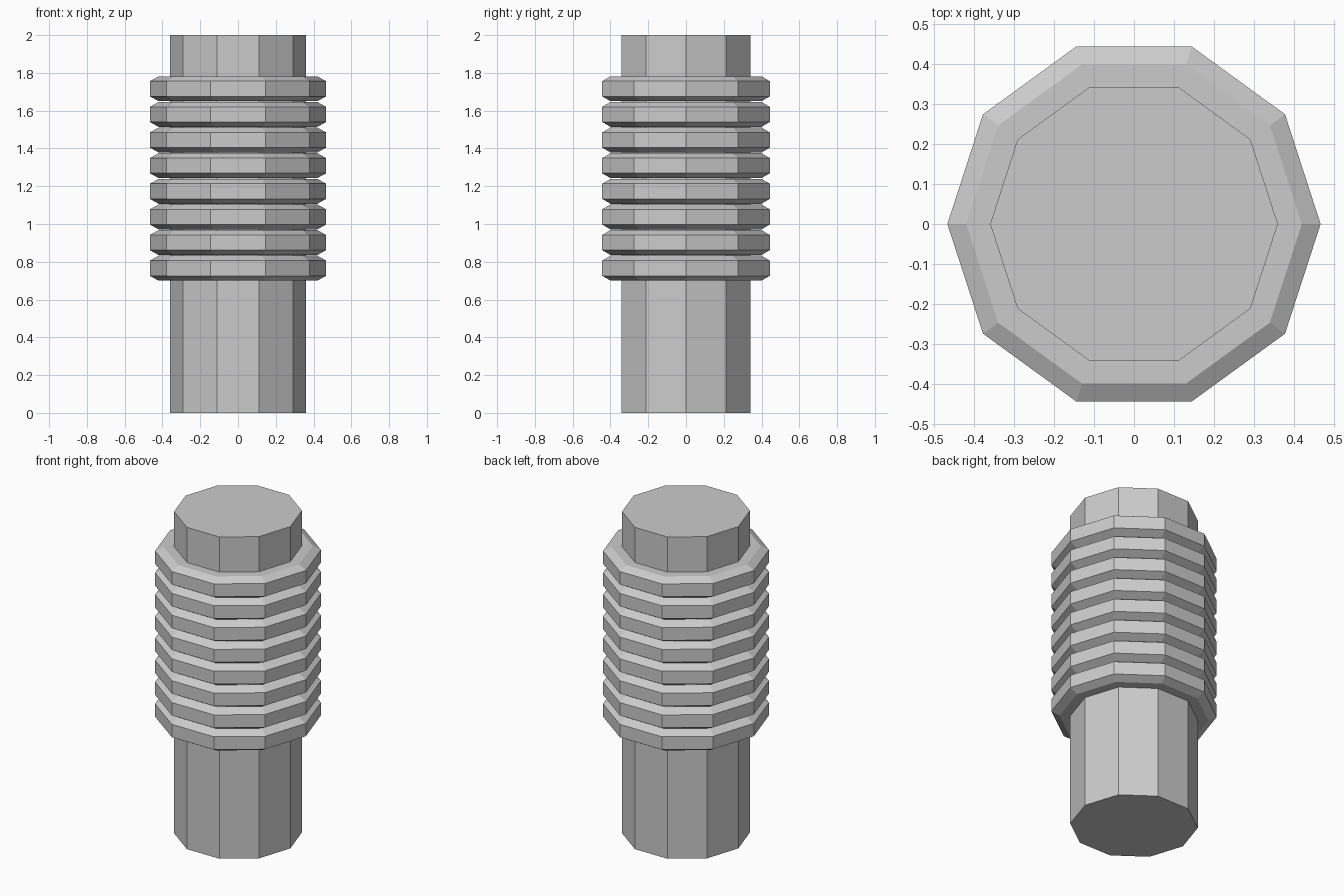
import bpy, bmesh
from math import cos, sin, pi

if "Cube" in bpy.data.objects:
    bpy.data.objects.remove(bpy.data.objects["Cube"])

SIDES = 10


def lathe(name, profile):
    """Ten-sided closed solid from (radius, z) pairs, bottom to top."""
    bm = bmesh.new()
    rings = [[bm.verts.new((r * cos(2 * pi * i / SIDES), r * sin(2 * pi * i / SIDES), z))
              for i in range(SIDES)] for r, z in profile]
    for low, high in zip(rings, rings[1:]):
        for i in range(SIDES):
            j = (i + 1) % SIDES
            bm.faces.new((low[i], low[j], high[j], high[i]))
    bm.faces.new(rings[0][::-1])
    bm.faces.new(rings[-1])
    mesh = bpy.data.meshes.new(name)
    bm.to_mesh(mesh)
    bm.free()
    obj = bpy.data.objects.new(name, mesh)
    bpy.context.collection.objects.link(obj)
    return obj


# Central shaft
lathe("shaft", [(0.36, 0), (0.36, 2)])

# Stack of eight chamfered rings
R_OUT, R_IN = 0.467, 0.42
HEIGHT, CHAMFER, PITCH = 0.132, 0.026, 0.1357
for n in range(8):
    z = 0.70 + n * PITCH
    lathe(f"ring_{n + 1}", [(R_IN, z), (R_OUT, z + CHAMFER),
                            (R_OUT, z + HEIGHT - CHAMFER), (R_IN, z + HEIGHT)])
